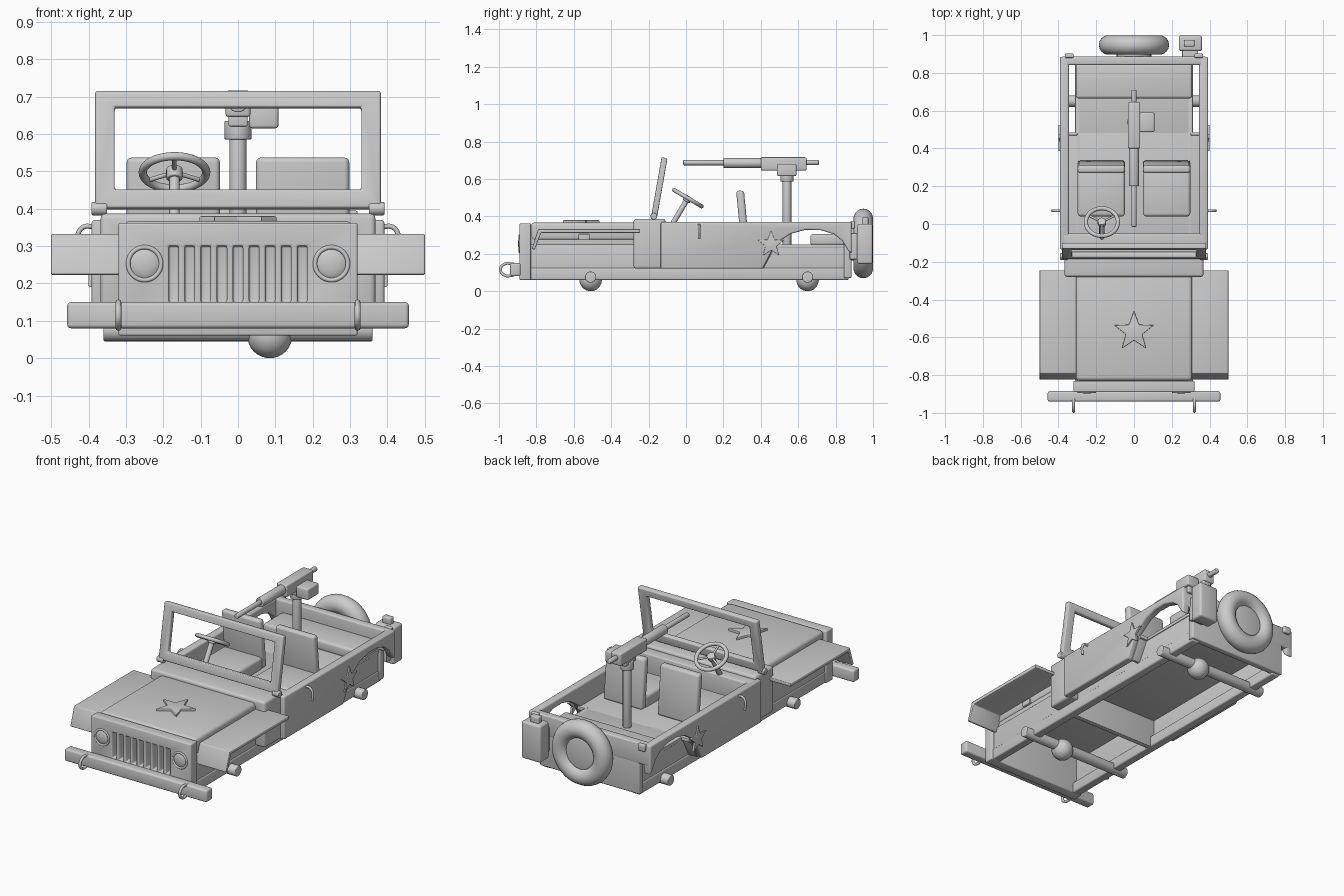
import bpy, bmesh, math
from mathutils import Vector, Matrix

if "Cube" in bpy.data.objects:
    bpy.data.objects.remove(bpy.data.objects["Cube"])


def soften(ob, w):
    bm = bmesh.new()
    bm.from_mesh(ob.data)
    bmesh.ops.recalc_face_normals(bm, faces=bm.faces)
    if w:
        edges = [e for e in bm.edges if e.calc_face_angle(0) > 0.6]
        bmesh.ops.bevel(bm, geom=edges, offset=w, segments=3, profile=0.5,
                        affect='EDGES', clamp_overlap=True)
    bm.to_mesh(ob.data)
    bm.free()


def mirror_x(ob):
    ob.modifiers.new("mirror", 'MIRROR')


def new_object(name, bm, bevel=0, mirror=False):
    me = bpy.data.meshes.new(name)
    bm.to_mesh(me)
    bm.free()
    ob = bpy.data.objects.new(name, me)
    bpy.context.collection.objects.link(ob)
    soften(ob, bevel)
    if mirror:
        mirror_x(ob)
    return ob


def prism(name, pts, axis, a, b, bevel=0.006, mirror=False):
    put = {'x': lambda p, t: (t, p[0], p[1]),
           'y': lambda p, t: (p[0], t, p[1]),
           'z': lambda p, t: (p[0], p[1], t)}[axis]
    bm = bmesh.new()
    lo = [bm.verts.new(put(p, a)) for p in pts]
    hi = [bm.verts.new(put(p, b)) for p in pts]
    bm.faces.new(lo)
    bm.faces.new(hi[::-1])
    for i in range(len(pts)):
        j = (i + 1) % len(pts)
        bm.faces.new((lo[i], hi[i], hi[j], lo[j]))
    return new_object(name, bm, bevel, mirror)


def box(name, x, y, z, bevel=0.008, mirror=False):
    pts = [(x[0], y[0]), (x[1], y[0]), (x[1], y[1]), (x[0], y[1])]
    return prism(name, pts, 'z', z[0], z[1], bevel, mirror)


def rod(name, p, q, r, bevel=0.004, mirror=False):
    p, q = Vector(p), Vector(q)
    m = Matrix.Translation((p + q) / 2) @ (q - p).to_track_quat('Z', 'Y').to_matrix().to_4x4()
    bm = bmesh.new()
    bmesh.ops.create_cone(bm, cap_ends=True, segments=24, radius1=r, radius2=r,
                          depth=(q - p).length, matrix=m)
    return new_object(name, bm, bevel, mirror)


def ball(name, c, r, scale=(1, 1, 1), mirror=False):
    bm = bmesh.new()
    bmesh.ops.create_uvsphere(bm, u_segments=28, v_segments=16, radius=r,
                              matrix=Matrix.Translation(c) @ Matrix.Diagonal((*scale, 1)))
    return new_object(name, bm, 0, mirror)


def ring(name, c, normal, major, minor):
    bpy.ops.mesh.primitive_torus_add(location=c, major_radius=major, minor_radius=minor,
                                     rotation=Vector(normal).to_track_quat('Z', 'Y').to_euler(),
                                     major_segments=48, minor_segments=18)
    bpy.context.object.name = name


def tube(name, pts, r):
    cu = bpy.data.curves.new(name, 'CURVE')
    cu.dimensions = '3D'
    cu.bevel_depth, cu.bevel_resolution, cu.use_fill_caps = r, 3, True
    sp = cu.splines.new('BEZIER')
    sp.bezier_points.add(len(pts) - 1)
    for bp, p in zip(sp.bezier_points, pts):
        bp.co = p
        bp.handle_left_type = bp.handle_right_type = 'AUTO'
    bpy.context.collection.objects.link(bpy.data.objects.new(name, cu))


def cut(ob, cutters):
    for c in cutters:
        c.hide_render = True
        mod = ob.modifiers.new("cut", 'BOOLEAN')
        mod.operation, mod.object, mod.solver = 'DIFFERENCE', c, 'EXACT'
    me = bpy.data.meshes.new_from_object(ob.evaluated_get(bpy.context.evaluated_depsgraph_get()))
    ob.modifiers.clear()
    ob.data = me
    for c in cutters:
        bpy.data.objects.remove(c)


def star(cx, cy, r):
    return [(cx + s * math.cos(t), cy + s * math.sin(t)) for k in range(10)
            for s, t in [(r * (1 if k % 2 == 0 else 0.42), math.pi / 2 + k * math.pi / 5)]]


# chassis, a deep hollow open from below
box("chassis_rail", (0.26, 0.312), (-0.84, 0.87), (0.06, 0.125), mirror=True)
box("chassis_side", (0.285, 0.308), (-0.84, 0.87), (0.065, 0.25), 0.004, mirror=True)
box("engine_bay_side", (0.285, 0.302), (-0.84, -0.25), (0.24, 0.30), 0.004, mirror=True)
box("firewall", (-0.3, 0.3), (-0.2, -0.17), (0.06, 0.34), 0.004)
for n, y in (("front", -0.51), ("rear", 0.65)):
    rod(n + "_axle", (-0.36, y, 0.075), (0.36, y, 0.075), 0.03)
    ball(n + "_differential", (0.085, y, 0.06), 0.06)

# hood, star and latches
box("hood", (-0.308, 0.308), (-0.83, -0.25), (0.27, 0.367), 0.02)
prism("hood_star", star(0, -0.57, 0.11), 'z', 0.36, 0.38, 0.003)
box("hood_latch", (0.3, 0.318), (-0.575, -0.515), (0.275, 0.305), 0.004, mirror=True)

# grille with recessed slots
grille = box("grille", (-0.32, 0.32), (-0.89, -0.83), (0.06, 0.362), 0)
cut(grille, [box("slot", (x - 0.013, x + 0.013), (-1, -0.842), (0.15, 0.30), 0)
             for x in [0.043 * k for k in range(-4, 5)]])
soften(grille, 0.006)
ball("headlight", (0.25, -0.883, 0.253), 0.043, (1, 0.35, 1), mirror=True)
for s in (-1, 1):
    ring("headlight_rim", (s * 0.25, -0.889, 0.253), (0, 1, 0), 0.044, 0.006)

# bumper and tow hooks
box("front_bumper", (-0.457, 0.457), (-0.94, -0.885), (0.08, 0.15), 0.01)
for s in (-1, 1):
    tube("tow_hook", [(s * 0.32, y, z) for y, z in
                      ((-0.92, 0.145), (-0.97, 0.145), (-0.992, 0.115), (-0.97, 0.085), (-0.92, 0.085))], 0.008)

# front fenders with drooping flap
prism("front_fender", [(-0.245, 0.332), (-0.79, 0.332), (-0.825, 0.225), (-0.808, 0.222),
                       (-0.775, 0.312), (-0.245, 0.312)], 'x', 0.295, 0.5, 0.004, mirror=True)

# cowl and dashboard
prism("cowl", [(-0.368, 0.12), (-0.368, 0.387), (0.368, 0.387), (0.368, 0.12),
               (0.30, 0.12), (0.30, 0.33), (-0.30, 0.33), (-0.30, 0.12)], 'y', -0.28, -0.11, 0.014)
box("dashboard", (-0.375, 0.375), (-0.13, -0.05), (0.24, 0.37))

# tub sides with wheel arch, floor and tail
prism("tub_side", [(-0.135, 0.12), (-0.135, 0.37), (0.885, 0.37), (0.885, 0.20), (0.865, 0.22),
                   (0.835, 0.27), (0.79, 0.305), (0.72, 0.326), (0.64, 0.328), (0.56, 0.307),
                   (0.48, 0.255), (0.41, 0.12)], 'x', 0.345, 0.392, 0.009, mirror=True)
prism("wheel_well_front", [(0.40, 0.12), (0.47, 0.252), (0.485, 0.25), (0.415, 0.12)],
      'x', 0.3, 0.36, 0.002, mirror=True)
box("front_floor", (-0.36, 0.36), (-0.19, 0.485), (0.23, 0.25), 0.003)
box("rear_floor", (-0.312, 0.312), (0.47, 0.87), (0.23, 0.25), 0.003)
box("tail_panel", (-0.32, 0.32), (0.845, 0.885), (0.07, 0.36))
box("tail_rim", (-0.385, 0.385), (0.842, 0.886), (0.25, 0.37))
box("tail_light", (0.32, 0.365), (0.88, 0.903), (0.335, 0.375), 0.006, mirror=True)
prism("side_star", star(0.455, 0.25, 0.075), 'x', 0.385, 0.4, 0.003, mirror=True)
for s in (-1, 1):
    tube("grab_handle", [(s * x, 0.07, z) for x, z in
                         ((0.385, 0.352), (0.415, 0.35), (0.43, 0.325), (0.427, 0.28))], 0.007)

# windshield frame, tilted back
tilt = Matrix.Translation((0, -0.17, 0.4)) @ Matrix.Rotation(math.radians(-10), 4, 'X')
frame = box("windshield_frame", (-0.382, 0.382), (-0.016, 0.016), (0, 0.318), 0)
cut(frame, [box("opening", (-0.33, 0.33), (-0.1, 0.1), (0.05, 0.274), 0)])
soften(frame, 0.006)
frame.data.transform(tilt)
rod("windshield_hinge", (0.35, -0.172, 0.4), (0.392, -0.172, 0.4), 0.018, mirror=True)

# steering wheel
hub, nrm = Vector((-0.17, 0.01, 0.497)), Vector((0, 0.51, 0.86)).normalized()
ring("steering_wheel", hub, nrm, 0.085, 0.011)
rod("steering_column", hub + nrm * 0.01, hub - nrm * 0.25, 0.014)
rod("steering_hub", hub + nrm * 0.012, hub - nrm * 0.02, 0.022)
side = Vector((1, 0, 0))
for k in range(3):
    a = math.radians(-90 + 120 * k)
    rod("steering_spoke", hub, hub + (side * math.cos(a) + nrm.cross(side) * math.sin(a)) * 0.083, 0.006, 0)

# seats
box("seat_cushion", (0.048, 0.298), (0.04, 0.30), (0.245, 0.32), 0.016, mirror=True)
prism("seat_back", [(0.295, 0.25), (0.268, 0.537), (0.31, 0.537), (0.337, 0.25)],
      'x', 0.048, 0.298, 0.014, mirror=True)
box("rear_bench", (-0.308, 0.308), (0.665, 0.848), (0.245, 0.305), 0.014)

# gun on a post
rod("gun_post", (0, 0.54, 0.245), (0, 0.54, 0.60), 0.023)
rod("gun_mount", (0, 0.54, 0.585), (0, 0.54, 0.635), 0.036)
box("gun_cradle", (-0.026, 0.026), (0.49, 0.59), (0.62, 0.66), 0.005)
box("gun_receiver", (-0.033, 0.033), (0.40, 0.645), (0.645, 0.716))
rod("barrel_jacket", (0, 0.2, 0.685), (0, 0.42, 0.685), 0.027)
rod("barrel", (0, -0.015, 0.687), (0, 0.22, 0.687), 0.014)
rod("gun_grip", (0, 0.63, 0.688), (0, 0.71, 0.688), 0.014)
box("ammo_box", (0.03, 0.108), (0.487, 0.59), (0.615, 0.68))

# spare wheel and fuel can
ring("spare_tyre", (0, 0.948, 0.255), (0, 1, 0), 0.134, 0.052)
rod("spare_hub", (0, 0.87, 0.255), (0, 0.975, 0.255), 0.092, 0.01)
box("fuel_can", (0.237, 0.36), (0.915, 0.998), (0.145, 0.36), 0.012)
box("fuel_can_cap", (0.265, 0.32), (0.94, 0.975), (0.35, 0.395), 0.006)
box("fuel_can_bracket", (0.255, 0.34), (0.875, 0.925), (0.17, 0.31), 0.004)

# smooth shading with crisp edges
for ob in bpy.data.objects:
    ob.select_set(ob.type == 'MESH')
bpy.context.view_layer.objects.active = grille
bpy.ops.object.shade_smooth_by_angle(angle=math.radians(35))
